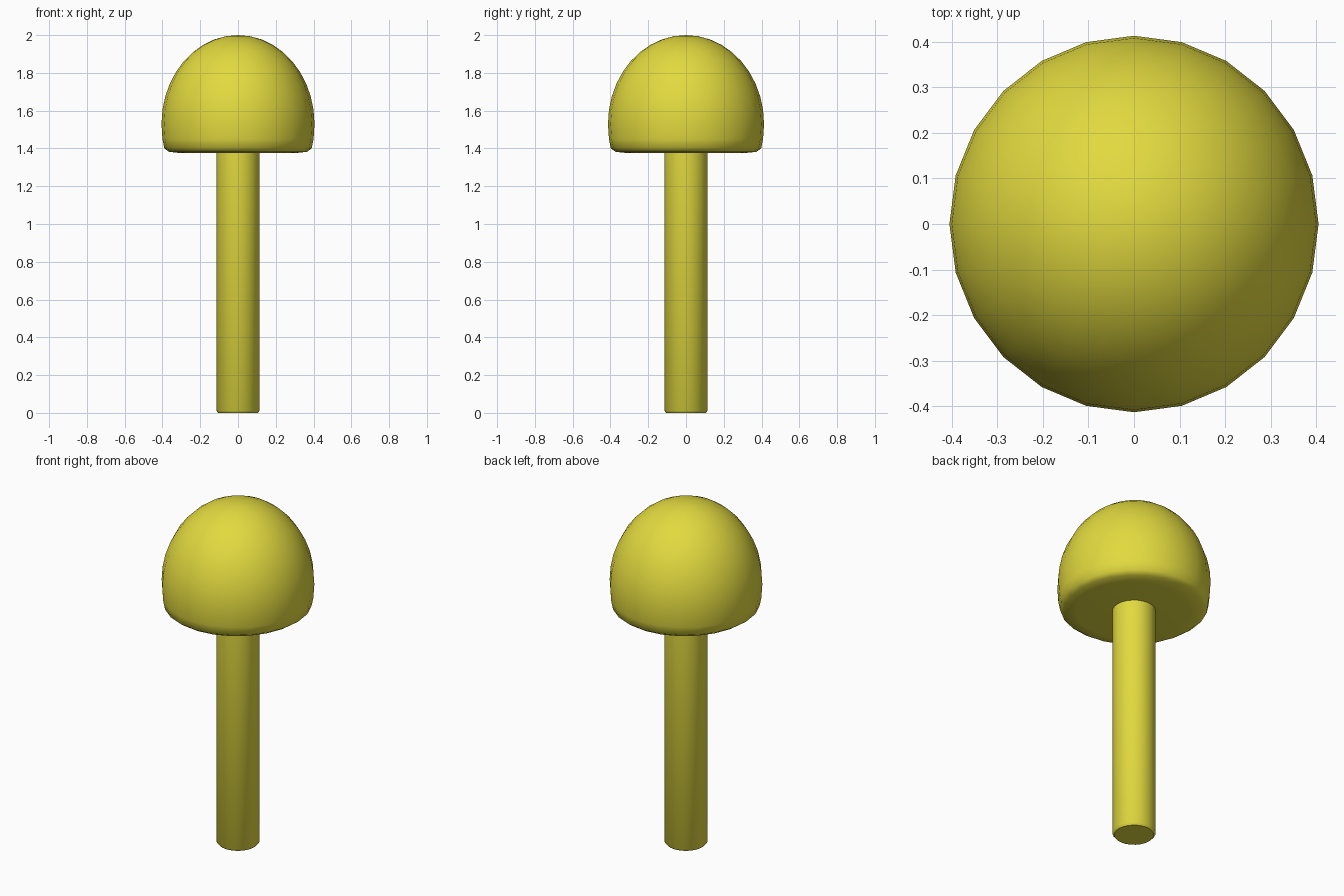
import bpy, bmesh, math

if "Cube" in bpy.data.objects:
    bpy.data.objects.remove(bpy.data.objects["Cube"])

yellow = bpy.data.materials.new("yellow")
yellow.diffuse_color = (0.76, 0.70, 0.05, 1)
yellow.use_nodes = True
yellow.node_tree.nodes["Principled BSDF"].inputs["Base Color"].default_value = yellow.diffuse_color


def lathe(name, profile, sides, sx=1.0, sy=1.0, sharp=40):
    """Revolve (radius, z) points around z; zero radius makes a pole."""
    bm = bmesh.new()
    rings = []
    for r, z in profile:
        n = 1 if r == 0 else sides
        rings.append([bm.verts.new((r * sx * math.cos(2 * math.pi * i / sides),
                                    r * sy * math.sin(2 * math.pi * i / sides), z))
                      for i in range(n)])
    for a, b in zip(rings, rings[1:]):
        for i in range(sides):
            j = (i + 1) % sides
            quad = [a[i % len(a)], a[j % len(a)], b[j % len(b)], b[i % len(b)]]
            bm.faces.new(list(dict.fromkeys(quad)))
    bmesh.ops.recalc_face_normals(bm, faces=bm.faces)
    mesh = bpy.data.meshes.new(name)
    bm.to_mesh(mesh)
    bm.free()
    mesh.materials.append(yellow)
    obj = bpy.data.objects.new(name, mesh)
    bpy.context.collection.objects.link(obj)
    bpy.ops.object.select_all(action='DESELECT')
    obj.select_set(True)
    bpy.context.view_layer.objects.active = obj
    bpy.ops.object.shade_smooth_by_angle(angle=math.radians(sharp))
    return obj


# Domed cap: flat underside, rounded rim, elliptical dome
rim = [(0, 1.375), (0.30, 1.375), (0.365, 1.382), (0.39, 1.40), (0.40, 1.45)]
dome = [(math.cos(math.radians(a)), 1.53 + 0.47 * math.sin(math.radians(a)))
        for a in range(0, 90, 9)]
dome = [(0.405 * c, z) for c, z in dome] + [(0, 2.0)]
lathe("cap", rim + dome, 24, 1.0, 1.02, 60)

# Straight stem with a slightly softened foot
stem = [(0, 0), (0.105, 0), (0.115, 0.012), (0.115, 1.39), (0, 1.39)]
lathe("stem", stem, 24)
